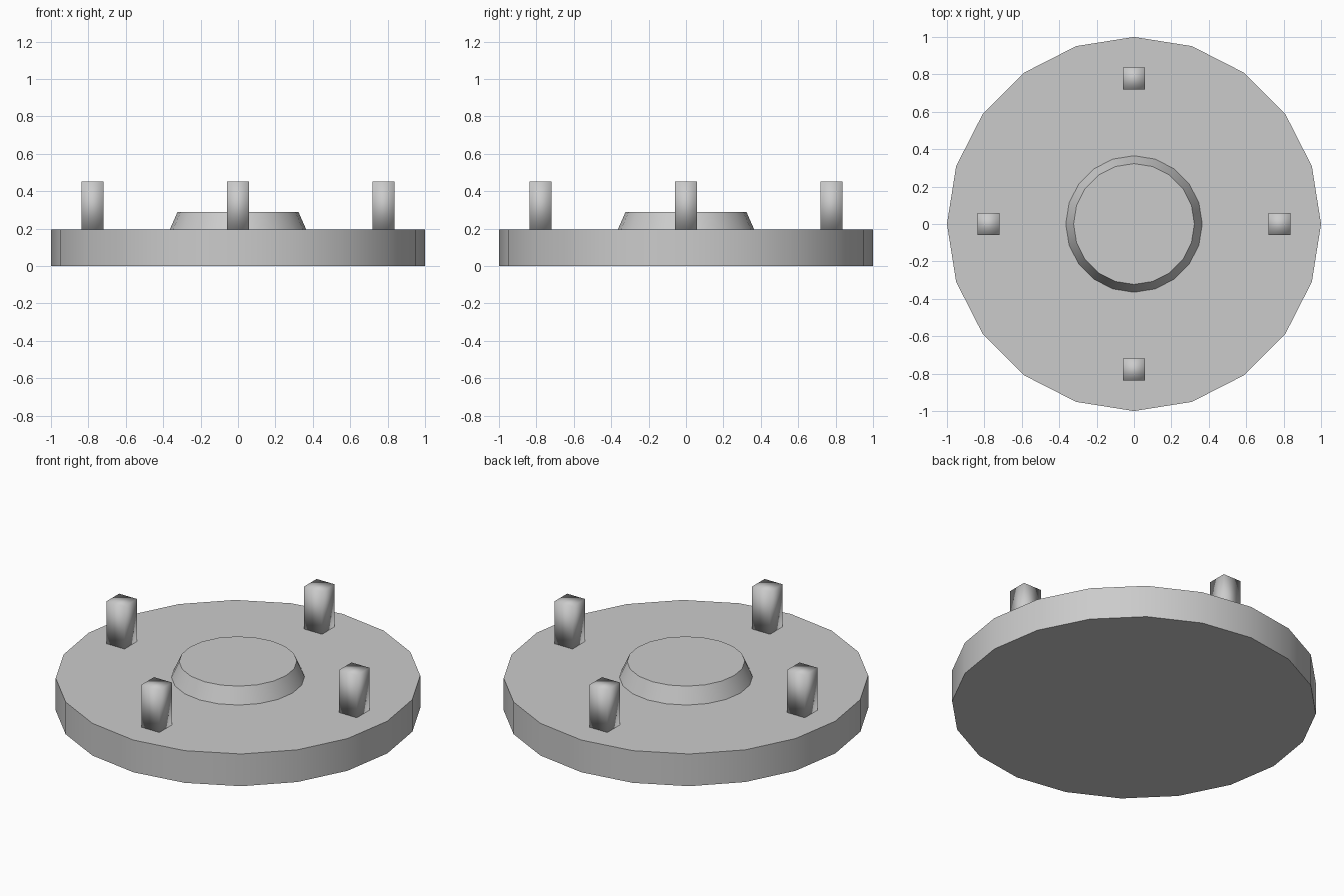
import bpy
from math import radians, cos, sin, pi

if "Cube" in bpy.data.objects:
    bpy.data.objects.remove(bpy.data.objects["Cube"])

BASE_TOP = 0.195
HUB_TOP = 0.29
POST_TOP = 0.452


def round_part(name, r_bottom, r_top, z0, z1, sides=20):
    """Straight or tapered low-poly disc with smooth sides and crisp rims."""
    bpy.ops.mesh.primitive_cone_add(vertices=sides, radius1=r_bottom, radius2=r_top,
                                    depth=z1 - z0, location=(0, 0, (z0 + z1) / 2))
    part = bpy.context.object
    part.name = name
    bpy.ops.object.shade_smooth_by_angle(angle=radians(30))
    return part


def post(name, x, y, width=0.12):
    """Square upright peg, softly shaded."""
    bpy.ops.mesh.primitive_cube_add(size=1, location=(x, y, (BASE_TOP + POST_TOP) / 2))
    part = bpy.context.object
    part.name = name
    part.scale = (width, width, POST_TOP - BASE_TOP)
    bpy.ops.object.transform_apply(location=False, rotation=False, scale=True)
    bpy.ops.object.shade_smooth()


# Base disc and raised centre
round_part("base_disc", 1.0, 1.0, 0, BASE_TOP)
round_part("centre_hub", 0.365, 0.323, BASE_TOP, HUB_TOP)

# Four pegs around the rim
for i, side in enumerate(("right", "back", "left", "front")):
    a = i * pi / 2
    post(side + "_post", 0.778 * cos(a), 0.778 * sin(a))
